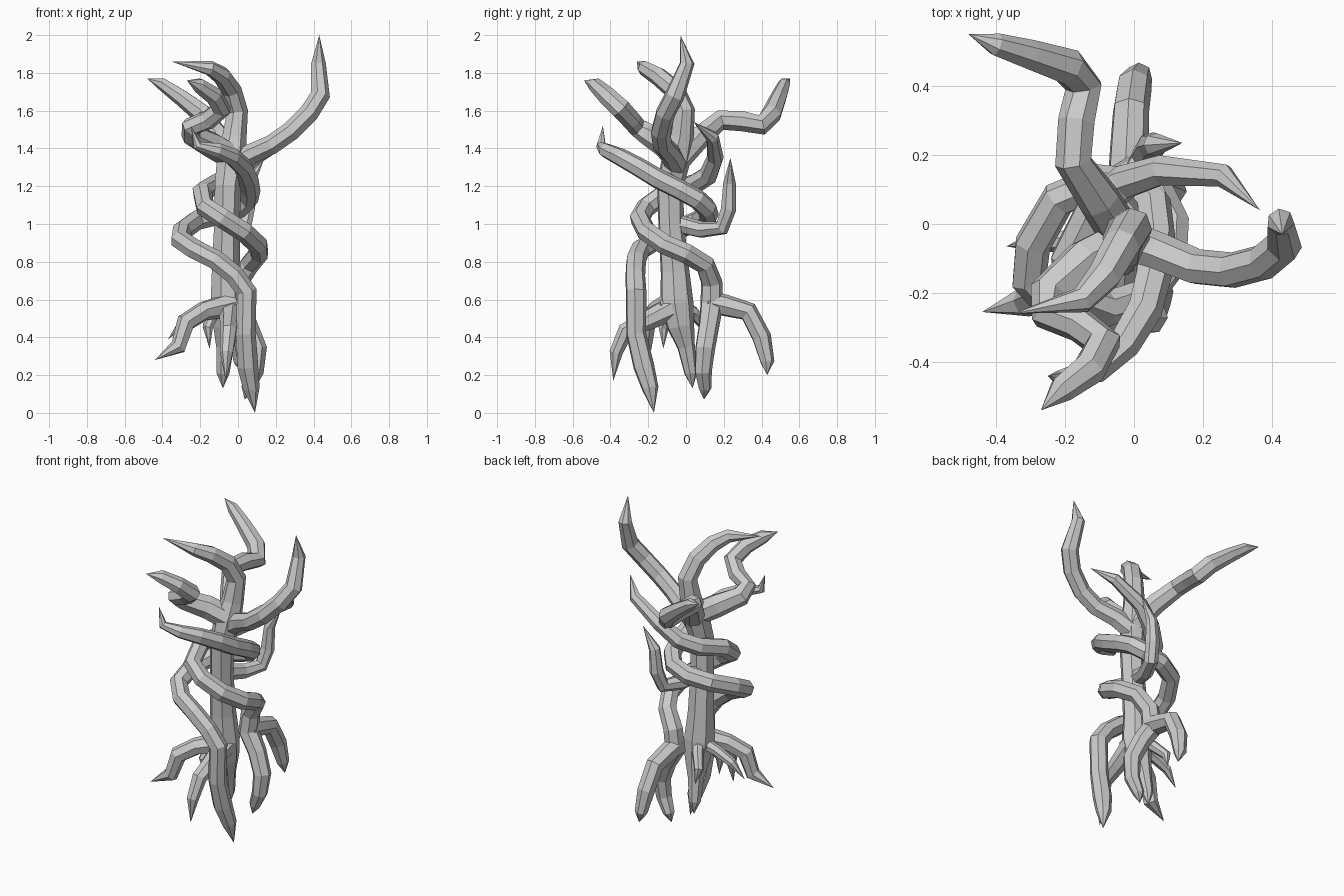
import bpy, bmesh, math
from mathutils import Vector

SIDES = 7


def limb(name, r, pts):
    """Faceted tube along pts; a point may carry its own radius as 4th value."""
    P = [Vector(p[:3]) for p in pts]
    R = [p[3] if len(p) > 3 else r for p in pts]
    n = len(P)
    T = []
    for i in range(n):
        a = (P[i] - P[i - 1]).normalized() if i else Vector()
        b = (P[i + 1] - P[i]).normalized() if i < n - 1 else Vector()
        T.append((a + b).normalized())
    u = T[0].orthogonal().normalized()
    bm = bmesh.new()
    rings = []
    for i in range(n):
        if i:
            u = T[i - 1].rotation_difference(T[i]) @ u
        u = (u - T[i] * u.dot(T[i])).normalized()
        v = T[i].cross(u)
        if R[i] == 0:
            rings.append([bm.verts.new(P[i])])
            continue
        ring = []
        for k in range(SIDES):
            a = 2 * math.pi * k / SIDES
            ring.append(bm.verts.new(P[i] + R[i] * (u * math.cos(a) + v * math.sin(a))))
        rings.append(ring)
    for A, B in zip(rings, rings[1:]):
        for k in range(SIDES):
            j = (k + 1) % SIDES
            if len(A) == 1:
                bm.faces.new((A[0], B[j], B[k]))
            elif len(B) == 1:
                bm.faces.new((A[k], A[j], B[0]))
            else:
                bm.faces.new((A[k], A[j], B[j], B[k]))
    for ring in (rings[0], rings[-1]):
        if len(ring) > 1:
            bm.faces.new(ring)
    bmesh.ops.recalc_face_normals(bm, faces=bm.faces)
    me = bpy.data.meshes.new(name)
    bm.to_mesh(me)
    bm.free()
    ob = bpy.data.objects.new(name, me)
    bpy.context.collection.objects.link(ob)
    return ob


# Main trunk, running from its tap root up into the crown branch
limb("trunk", .07, [
    (-.08, .035, .13, 0), (-.08, .025, .21, .035), (-.07, .0, .35, .048),
    (-.06, -.03, .46, .075), (-.06, -.05, .58, .09), (-.065, -.06, .75, .078),
    (-.06, -.08, 1.0, .07), (-.055, -.085, 1.2, .072), (-.035, -.05, 1.36, .08),
    (-.02, -.025, 1.46, .066), (-.005, -.01, 1.6, .058), (-.035, -.06, 1.71, .055),
    (-.085, -.15, 1.785, .05), (-.15, -.22, 1.825, .04), (-.35, -.26, 1.86, 0)])

# Upper branches
limb("right_branch", .053, [
    (-.02, -.05, 1.31, .06), (.07, -.08, 1.37, .056), (.18, -.125, 1.42), (.28, -.135, 1.49),
    (.375, -.11, 1.585), (.435, -.06, 1.68), (.425, .005, 1.85, .04), (.43, -.03, 2.0, 0)])
limb("back_branch", .055, [
    (-.03, -.04, 1.34, .065), (-.1, .07, 1.46, .062), (-.175, .18, 1.55), (-.165, .3, 1.545),
    (-.145, .4, 1.525), (-.19, .455, 1.585), (-.3, .49, 1.67, .045),
    (-.4, .52, 1.74, .034), (-.48, .55, 1.77, 0)])
limb("front_branch", .052, [
    (-.02, -.05, 1.35, .07), (-.14, -.11, 1.42, .07), (-.245, -.2, 1.475, .06),
    (-.25, -.26, 1.515), (-.16, -.29, 1.55), (-.09, -.345, 1.61, .055),
    (-.13, -.42, 1.68, .05), (-.21, -.48, 1.735, .04), (-.27, -.54, 1.76, 0)])

# Two vines winding clockwise round the trunk, each starting as a root column
limb("front_vine", .054, [
    (.09, -.17, .0, 0), (.07, -.19, .13, .045), (.05, -.225, .25, .057),
    (.04, -.265, .42, .054), (.045, -.265, .64, .056), (-.02, -.27, .73),
    (-.12, -.265, .81), (-.23, -.24, .865), (-.305, -.16, .915), (-.295, -.06, .965),
    (-.22, .07, 1.02), (-.1, .12, 1.05), (.01, .11, 1.085), (.055, .06, 1.13),
    (.065, -.03, 1.18), (.055, -.15, 1.24), (.03, -.25, 1.3, .052), (-.03, -.35, 1.355, .048),
    (-.11, -.425, 1.39, .04), (-.215, -.45, 1.415, .026), (-.25, -.44, 1.52, 0)])
limb("back_vine", .054, [
    (.035, .095, .07, 0), (.05, .1, .13, .035), (.09, .09, .22, .047),
    (.1, .1, .34, .054), (.05, .12, .46, .056), (-.02, .135, .57, .062), (-.005, .135, .69, .058),
    (.06, .1, .785), (.11, 0, .845), (.105, -.11, .89), (.03, -.21, .96),
    (-.08, -.245, 1.03), (-.175, -.21, 1.09), (-.19, -.1, 1.17), (-.12, .04, 1.21),
    (-.03, .12, 1.26, .052), (.08, .155, 1.35, .045), (.26, .14, 1.46, .035),
    (.365, .04, 1.54, 0)])
limb("back_shoot", .042, [
    (-.06, -.04, 1.0, .05), (-.02, .08, .97, .045), (.03, .19, .98, .042), (.05, .225, 1.08),
    (.06, .23, 1.22, .034), (.14, .235, 1.35, 0)])

# Large side roots
limb("left_root", .052, [
    (-.03, -.08, .575, .065), (-.18, -.16, .54), (-.275, -.21, .48),
    (-.315, -.225, .35, .044), (-.44, -.255, .28, 0)])
limb("front_root", .045, [
    (-.04, -.06, .56, .065), (-.045, -.2, .49, .052), (-.05, -.32, .435),
    (-.06, -.37, .32, .036), (-.065, -.385, .17, 0)])
limb("rear_root", .054, [
    (-.02, .12, .59, .06), (-.015, .22, .565, .058), (-.01, .33, .535),
    (0, .4, .4, .052), (.015, .43, .27, .038), (.03, .43, .2, 0)])

# Small rootlets at the trunk foot
for side, mid, knee, tip in (
        ("left", (-.18, -.05, .53), (-.29, -.05, .48), (-.37, -.065, .39)),
        ("middle", (-.13, -.08, .53), (-.16, -.12, .45), (-.15, -.12, .34)),
        ("rear", (-.11, .04, .53), (-.16, .1, .46), (-.15, .125, .37))):
    limb(side + "_rootlet", .034, [
        (-.06, -.04, .57, .04), mid, knee + (.028,), tip + (0,)])
